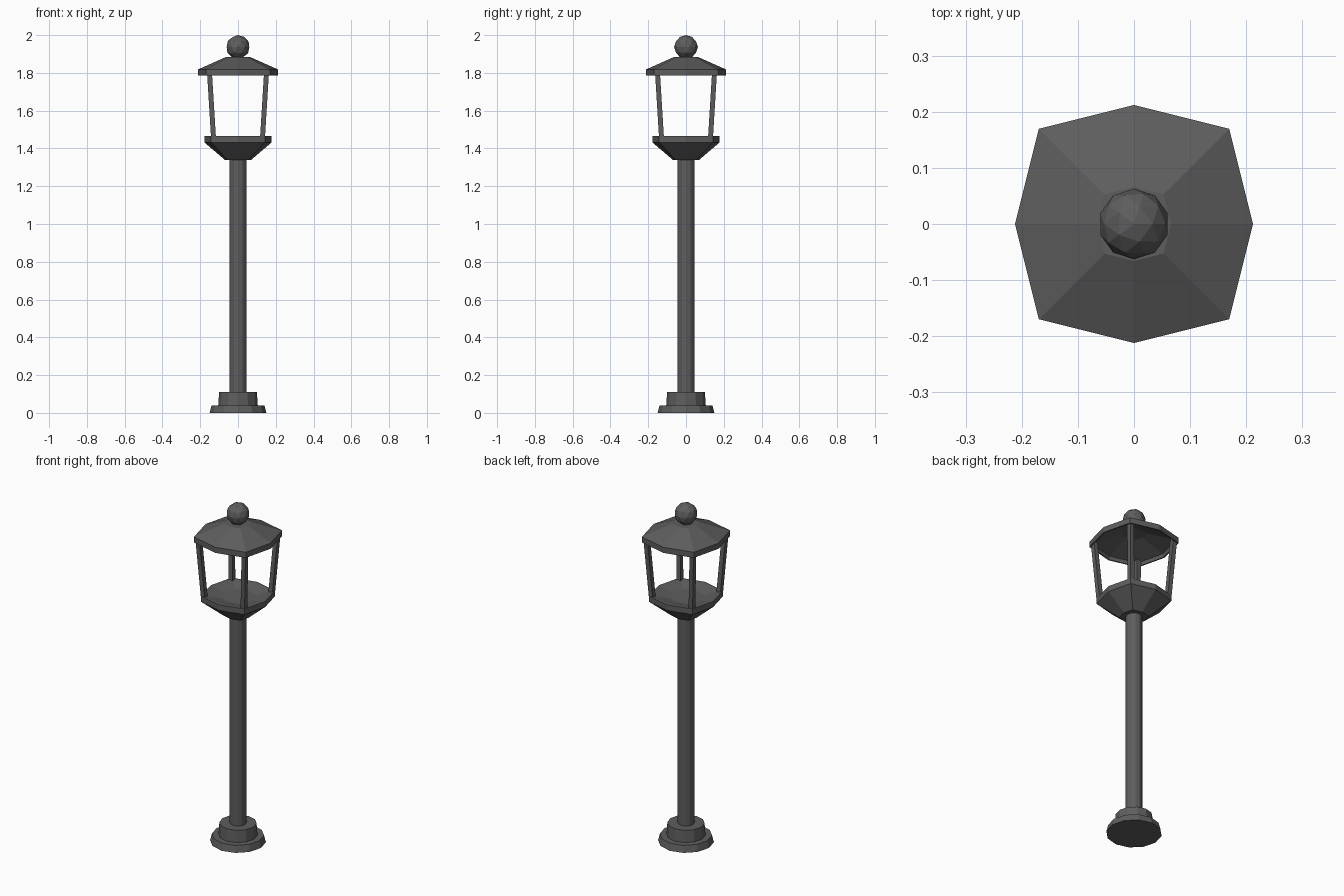
import bpy, bmesh, math
from mathutils import Vector

if "Cube" in bpy.data.objects:
    bpy.data.objects.remove(bpy.data.objects["Cube"])

iron = bpy.data.materials.new("dark iron grey")
iron.diffuse_color = (0.11, 0.11, 0.11, 1)
iron.use_nodes = True
iron.node_tree.nodes["Principled BSDF"].inputs["Base Color"].default_value = iron.diffuse_color


def finish(name, bm):
    bmesh.ops.recalc_face_normals(bm, faces=bm.faces)
    me = bpy.data.meshes.new(name)
    bm.to_mesh(me)
    bm.free()
    me.materials.append(iron)
    ob = bpy.data.objects.new(name, me)
    bpy.context.collection.objects.link(ob)
    return ob


def loft(name, profile, sides, corner=1.0):
    """Stack of rings (radius, z); odd points are pushed out by corner."""
    bm = bmesh.new()
    rings = []
    for r, z in profile:
        ring = []
        for i in range(sides):
            a = 2 * math.pi * i / sides
            k = r * (corner if i % 2 else 1)
            ring.append(bm.verts.new((k * math.cos(a), k * math.sin(a), z)))
        rings.append(ring)
    for a, b in zip(rings, rings[1:]):
        for i in range(sides):
            j = (i + 1) % sides
            bm.faces.new((a[i], a[j], b[j], b[i]))
    bm.faces.new(rings[0][::-1])
    bm.faces.new(rings[-1])
    return finish(name, bm)


# foot and post
loft("base_plate", [(0.15, 0), (0.14, 0.04)], 12)
loft("base_collar", [(0.105, 0.035), (0.1, 0.11)], 12)
loft("post", [(0.045, 0.1), (0.045, 1.35)], 12)

# lantern tray: rounded square, slightly dished on top
C = 0.24 / 0.212
loft("lantern_tray", [(0.07, 1.34), (0.178, 1.432), (0.178, 1.465),
                      (0.165, 1.465), (0.09, 1.447)], 8, C)

# roof: hollow underneath
loft("lantern_roof", [(0.06, 1.855), (0.2, 1.805), (0.205, 1.785),
                      (0.212, 1.785), (0.212, 1.818), (0.066, 1.883)], 8, C)

# four leaning corner bars
h = 0.013
for sx, sy, label in ((1, 1, "back_right"), (-1, 1, "back_left"),
                      (1, -1, "front_right"), (-1, -1, "front_left")):
    bm = bmesh.new()
    bmesh.ops.create_cube(bm, size=1)
    for v in bm.verts:
        c, z = (0.152, 1.82) if v.co.z > 0 else (0.129, 1.445)
        v.co = Vector((sx * c + 2 * h * v.co.x, sy * c + 2 * h * v.co.y, z))
    finish("corner_bar_" + label, bm)

# ball finial
bm = bmesh.new()
bmesh.ops.create_icosphere(bm, subdivisions=2, radius=0.063)
bmesh.ops.translate(bm, verts=bm.verts, vec=(0, 0, 1.937))
finish("finial_ball", bm)
